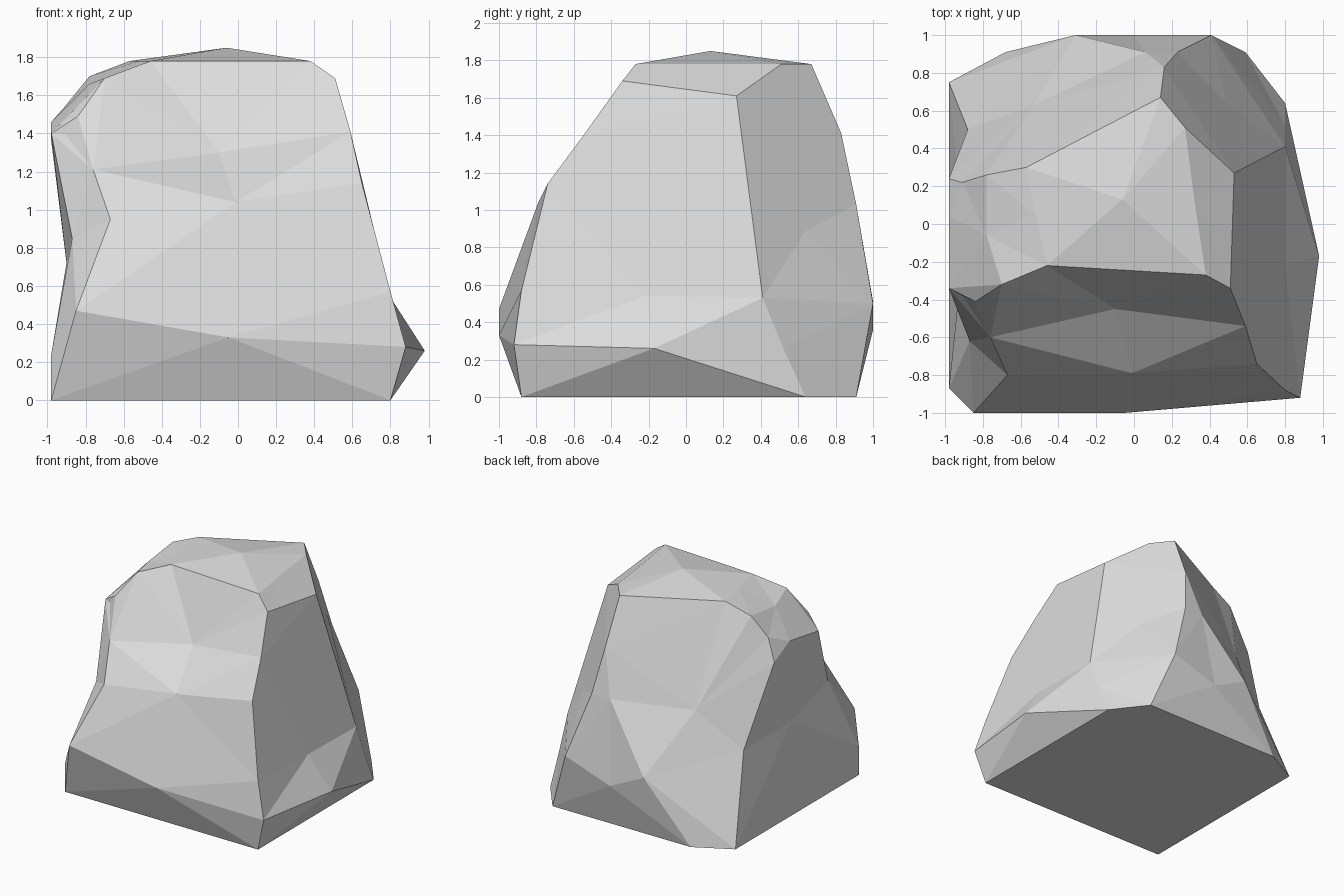
import bpy
import bmesh
from mathutils import Vector

# Remove the default cube if it is there
old_cube = bpy.data.objects.get("Cube")
if old_cube:
    bpy.data.objects.remove(old_cube, do_unlink=True)


def level(height, *corners):
    """Corners that share one height."""
    return [Vector((x, y, height)) for x, y in corners]


def points(*corners):
    return [Vector(corner) for corner in corners]


def flat_material(name, value):
    material = bpy.data.materials.new(name)
    material.use_nodes = True
    colour = (value, value, value, 1)
    material.diffuse_color = colour
    shader = material.node_tree.nodes["Principled BSDF"]
    shader.inputs["Base Color"].default_value = colour
    shader.inputs["Roughness"].default_value = 1
    return material


# Footprint on the ground
footprint = level(0, (.8, -.88), (.8, -.12), (.8, .64), (.59, .91),
                  (-.68, .91), (-.98, .75), (-.98, -.87))

# Bulging foot along the front and the +x side
foot_ridge = points((-.98, -.87, .24), (-.85, -1, .47), (-.05, -1, .33),
                    (.88, -.92, .28), (.98, -.17, .26), (.8, .52, .26))

# Sloping +x flank, with its upper corners
flank = points((.8, .41, .53), (.8, -.22, .54), (.8, -.88, .57),
               (.51, -.34, 1.69), (.53, .27, 1.61))

# Front wall, leaning back in two steps
front_wall = points((.65, -.74, 1.14), (-.01, -.79, 1.04), (-.67, -.8, .95),
                    (.59, -.54, 1.41), (-.1, -.45, 1.3), (-.76, -.6, 1.21))

# Nearly flat crown with a low peak
crown = level(1.78, (.38, -.27), (-.46, -.22), (-.52, .05), (-.57, .3),
              (.14, .67), (.27, .51), (.32, .12))
crown += points((-.06, .13, 1.85))

# Rounded -x shoulder and its overhanging lip
shoulder = points((-.84, -.41, 1.49), (-.7, -.32, 1.69), (-.78, -.06, 1.66),
                  (-.78, .26, 1.7), (-.91, .22, 1.54))
lip = points((-.98, .24, 1.36), (-.98, .04, 1.46),
             (-.98, -.34, 1.4), (-.91, -.38, 1.4))

# Shallow hollow under the lip
hollow = points((-.87, -.62, .85), (-.9, -.1, .72), (-.88, .5, .7))

# Back wall: ridge, low bulge, and two hollows
back_wall = points((.16, .83, 1.41), (.23, .91, 1.03), (.06, .91, 1.03),
                   (.41, 1, .5), (0, 1, .36), (-.31, 1, .51),
                   (-.53, .63, .99), (.49, .64, .89))

corners = (footprint + foot_ridge + flank + front_wall + crown
           + shoulder + lip + hollow + back_wall)

# Inflate the corners towards a ball, wrap them in a skin of triangles,
# then return each corner to its place so that the hollows remain
centre = Vector((0, 0, .8))
bm = bmesh.new()
home = {}
for corner in corners:
    offset = corner - centre
    inflated = centre + offset.normalized() * offset.length ** .2
    home[bm.verts.new(inflated)] = corner
bmesh.ops.convex_hull(bm, input=list(bm.verts), use_existing_faces=False)
for vert in list(bm.verts):
    if vert.link_faces:
        vert.co = home[vert]
    else:
        bm.verts.remove(vert)
bmesh.ops.recalc_face_normals(bm, faces=list(bm.faces))

# Join triangles that lie in one plane, such as the underside
bmesh.ops.dissolve_limit(bm, angle_limit=.01, verts=list(bm.verts),
                         edges=list(bm.edges))

mesh = bpy.data.meshes.new("boulder")
bm.to_mesh(mesh)
bm.free()
mesh.materials.append(flat_material("pale grey stone", .72))
boulder = bpy.data.objects.new("boulder", mesh)
bpy.context.collection.objects.link(boulder)
